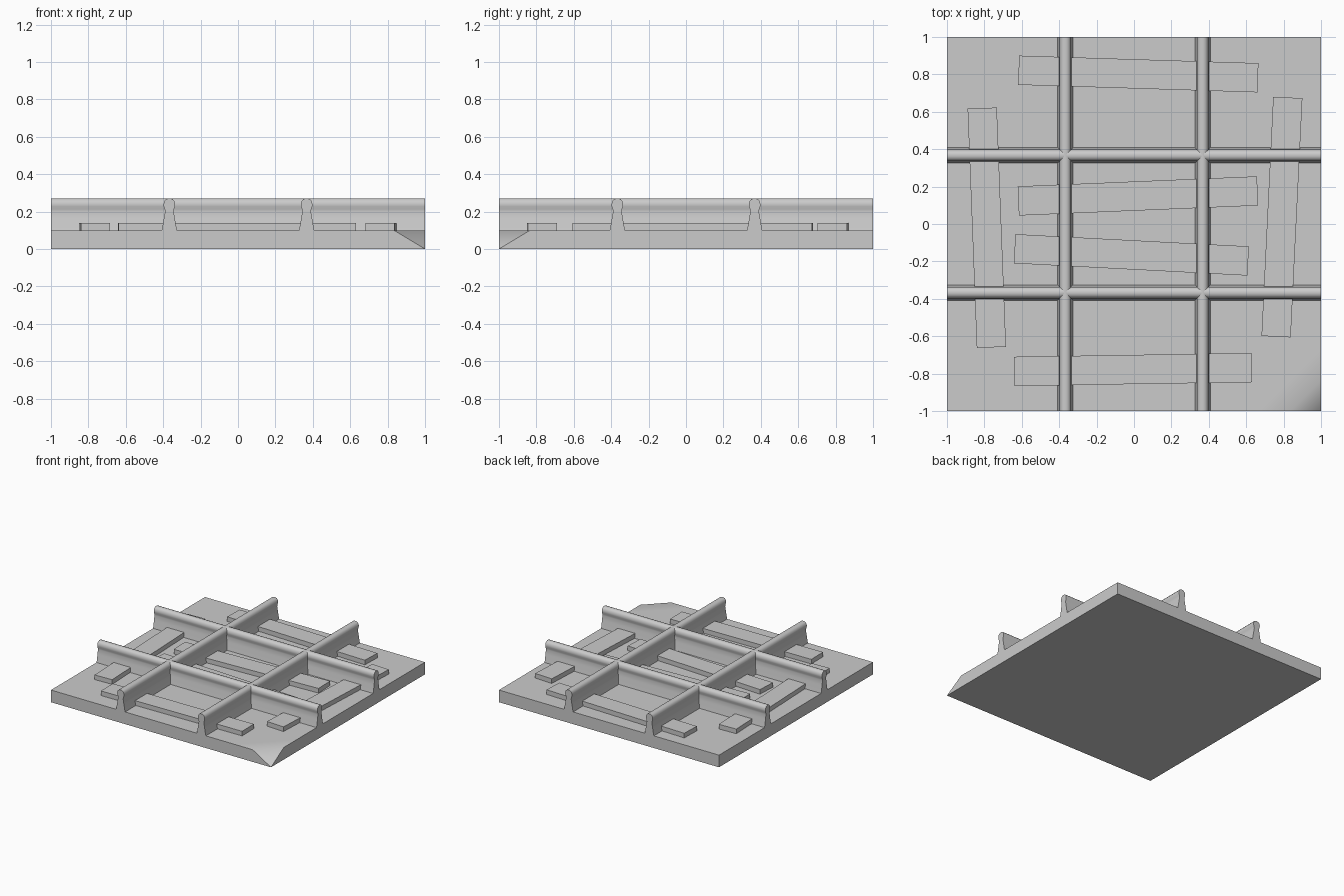
import bpy, bmesh, math
from mathutils import Matrix, Vector

cube = bpy.data.objects.get("Cube")
if cube:
    bpy.data.objects.remove(cube, do_unlink=True)

GREY = (0.6, 0.6, 0.6, 1)
mat = bpy.data.materials.new("plain grey")
mat.use_nodes = True
mat.diffuse_color = GREY
mat.node_tree.nodes["Principled BSDF"].inputs["Base Color"].default_value = GREY

SLAB_TOP = 0.1
RIB_OFFSET = 0.367


def finish(bm, name, angle):
    """Turn a bmesh into a named object, smooth below the given angle."""
    bmesh.ops.recalc_face_normals(bm, faces=bm.faces)
    mesh = bpy.data.meshes.new(name)
    bm.to_mesh(mesh)
    bm.free()
    mesh.materials.append(mat)
    for p in mesh.polygons:
        p.use_smooth = True
    mesh.set_sharp_from_angle(angle=math.radians(angle))
    obj = bpy.data.objects.new(name, mesh)
    bpy.context.collection.objects.link(obj)
    return obj


def slab():
    """Square base with one front corner sunk to the ground."""
    bm = bmesh.new()
    bmesh.ops.create_grid(bm, x_segments=12, y_segments=12, size=1,
                          matrix=Matrix.Translation((0, 0, SLAB_TOP)))
    corner = max(bm.verts, key=lambda v: v.co.x - v.co.y)
    sides = [e.other_vert(corner) for e in corner.link_edges]
    bmesh.ops.connect_verts(bm, verts=sides)
    corner.co.z = 0
    ext = bmesh.ops.extrude_face_region(bm, geom=bm.faces[:], use_keep_orig=True)
    for v in ext["geom"]:
        if isinstance(v, bmesh.types.BMVert):
            v.co.z = 0
    bmesh.ops.remove_doubles(bm, verts=bm.verts, dist=0.0001)
    finish(bm, "base_slab", 45)


def rib(name, offset, turn):
    """Full-length rib: flared foot, narrow neck, rounded bead on top."""
    half = [(0.042, 0.095), (0.036, 0.125), (0.029, 0.165), (0.023, 0.2),
            (0.025, 0.213), (0.03, 0.228), (0.031, 0.24), (0.027, 0.255),
            (0.018, 0.266), (0.006, 0.27)]
    outline = half + [(-w, z) for w, z in reversed(half)]
    bm = bmesh.new()
    face = bm.faces.new([bm.verts.new((offset + w, -1, z)) for w, z in outline])
    ext = bmesh.ops.extrude_face_region(bm, geom=[face], use_keep_orig=True)
    moved = [v for v in ext["geom"] if isinstance(v, bmesh.types.BMVert)]
    bmesh.ops.translate(bm, verts=moved, vec=Vector((0, 2, 0)))
    bmesh.ops.transform(bm, verts=bm.verts, matrix=Matrix.Rotation(turn, 4, "Z"))
    finish(bm, name, 40)


def plank(name, x, y, length, degrees):
    """Thin, slightly crooked board lying on the slab."""
    bm = bmesh.new()
    bmesh.ops.create_cube(bm, size=1, matrix=(
        Matrix.Translation((x, y, SLAB_TOP + 0.017))
        @ Matrix.Rotation(math.radians(degrees), 4, "Z")
        @ Matrix.Diagonal((length, 0.156, 0.042, 1))))
    finish(bm, name, 30)


slab()

# Crossing ribs
for side, sign in (("left", 1), ("right", -1)):
    rib(side + "_rib", sign * RIB_OFFSET, 0)
for side, sign in (("back", 1), ("front", -1)):
    rib(side + "_rib", sign * RIB_OFFSET, math.pi / 2)

# Crooked planks
plank("back_plank", 0.023, 0.802, 1.28, -1.8)
plank("back_middle_plank", 0.021, 0.15, 1.28, 2.4)
plank("front_middle_plank", -0.014, -0.165, 1.25, -3)
plank("front_plank", -0.006, -0.778, 1.27, 0.9)
plank("right_plank", -0.787, -0.02, 1.28, 92.2)
plank("left_plank", 0.791, 0.037, 1.28, 87.2)
